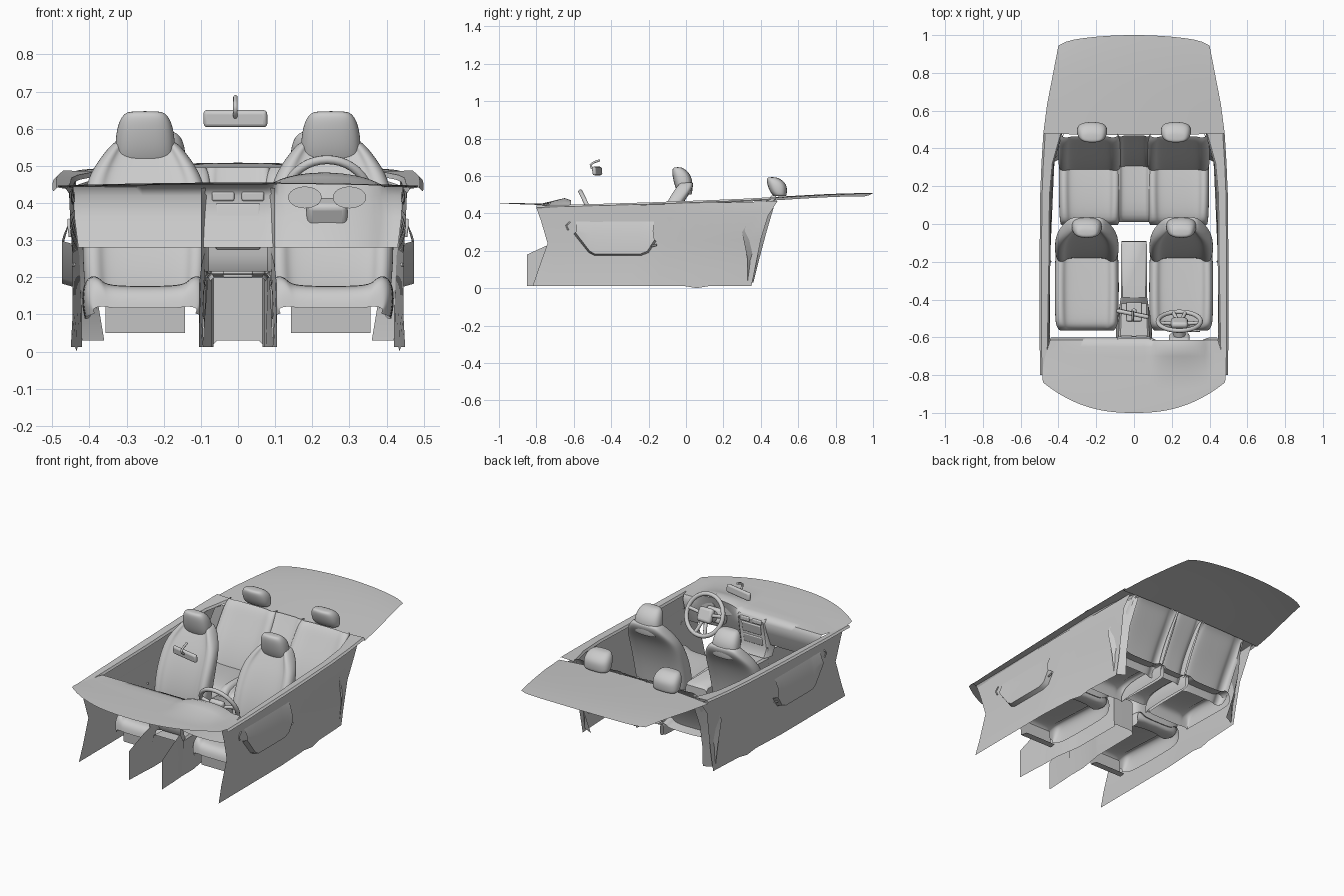
import bpy, bmesh, math
from mathutils import Vector

if "Cube" in bpy.data.objects:
    bpy.data.objects.remove(bpy.data.objects["Cube"])


def finish(ob, angle=40):
    bpy.ops.object.select_all(action='DESELECT')
    ob.select_set(True)
    bpy.context.view_layer.objects.active = ob
    bpy.ops.object.shade_smooth_by_angle(angle=math.radians(angle))
    return ob


def skin(name, rows, closed=False, caps=(), sub=0, angle=40):
    """Quad skin over equally long rows of points; caps lists the row indices to fill."""
    bm = bmesh.new()
    vs = [[bm.verts.new(p) for p in r] for r in rows]
    n = len(rows[0])
    for a, b in zip(vs, vs[1:]):
        for i in range(n if closed else n - 1):
            j = (i + 1) % n
            bm.faces.new((a[i], a[j], b[j], b[i]))
    for c in caps:
        bm.faces.new(vs[c])
    bmesh.ops.recalc_face_normals(bm, faces=bm.faces)
    me = bpy.data.meshes.new(name)
    bm.to_mesh(me)
    bm.free()
    ob = bpy.data.objects.new(name, me)
    bpy.context.collection.objects.link(ob)
    if sub:
        m = ob.modifiers.new("sub", 'SUBSURF')
        m.levels = m.render_levels = sub
        angle = 180
    return finish(ob, angle)


def box(name, loc, size, rot=(0, 0, 0), bevel=0.005):
    bpy.ops.mesh.primitive_cube_add(size=1, location=loc, rotation=rot)
    ob = bpy.context.object
    ob.name = name
    ob.scale = size
    bpy.ops.object.transform_apply(location=False, rotation=False, scale=True)
    m = ob.modifiers.new("bevel", 'BEVEL')
    m.width, m.segments = bevel, 3
    return finish(ob)


def rod(name, pts, r):
    cu = bpy.data.curves.new(name, 'CURVE')
    cu.dimensions = '3D'
    cu.bevel_depth, cu.bevel_resolution, cu.use_fill_caps = r, 3, True
    sp = cu.splines.new('POLY')
    sp.points.add(len(pts) - 1)
    for q, p in zip(sp.points, pts):
        q.co = (*p, 1)
    ob = bpy.data.objects.new(name, cu)
    bpy.context.collection.objects.link(ob)
    return ob


# Seat pads: bolstered cross-section, u across, v from the back to the padded side
HALF = [(0, 0), (.7, 0), (.95, .15), (1, .5), (.98, .9), (.86, 1.08), (.72, 1.02), (.65, .87), (.3, .84), (0, .84)]
RING = HALF + [(-u, v) for u, v in HALF[-2:0:-1]]
SHELL = HALF[2:] + [(-u, v) for u, v in HALF[-2:1:-1]]   # open underneath


def cushion(name, x, rows):
    skin(name, [[(x + u * w, y, a + v * (b - a)) for u, v in SHELL] for y, a, b, w in rows], sub=2)


def backrest(name, x, rows, solid):
    skin(name, [[(x + u * w, b + v * (f - b), z) for u, v in (RING if solid else SHELL)] for z, f, b, w in rows],
         solid, (0, -1) if solid else (), 2)


def headrest(name, x, dy, z0, k):
    rows = []
    for z, f, b, w in [(.505, -.035, .03, .07), (.515, -.045, .034, .079), (.55, -.06, .036, .082), (.59, -.07, .034, .08),
                       (.625, -.075, .016, .072), (.648, -.073, -.01, .058), (.655, -.06, -.03, .04)]:
        ring = []
        for i in range(16):
            t = math.tau * i / 16
            c, s = math.cos(t), math.sin(t)
            c, s = math.copysign(abs(c) ** .75, c), math.copysign(abs(s) ** .75, s)
            ring.append((x + w * c, dy + (f + b) / 2 + (b - f) / 2 * s, z0 + (z - .5) * k))
        rows.append(ring)
    skin(name, rows, True, (-1,), 2)


for s in (-1, 1):
    # Front seats
    x = .25 * s
    cushion("front_cushion", x, [(-.565, .1, .12, .14), (-.56, .09, .16, .15), (-.54, .08, .19, .163), (-.5, .07, .2, .17),
                                 (-.3, .07, .19, .172), (-.13, .07, .18, .168), (-.09, .08, .17, .15)])
    skin("front_seat_plate", [[(x + u * .107, -.55, .155), (x + u * .107, -.54, .05), (x + u * .1, -.5, .05)] for u in (-1, 1)])
    backrest("front_backrest", x, [(.13, -.18, -.1, .15), (.16, -.205, -.095, .165), (.3, -.175, -.075, .172),
                                   (.42, -.12, -.035, .168), (.48, -.085, 0, .15),
                                   (.53, -.055, .035, .115), (.56, -.03, .04, .09), (.57, -.02, .03, .07)], True)
    headrest("front_headrest", x, 0, .497, .97)
    # Rear seats, open at the back and underneath
    x = .235 * s
    cushion("rear_cushion", x, [(-.005, .11, .13, .15), (0, .11, .18, .155), (.02, .11, .22, .16), (.15, .11, .225, .165),
                                (.3, .11, .21, .165), (.35, .11, .2, .16)])
    backrest("rear_backrest", x, [(.15, .27, .33, .15), (.19, .275, .34, .165), (.3, .32, .39, .168),
                                  (.42, .4, .455, .165), (.475, .435, .48, .16), (.495, .46, .49, .15)], False)
    headrest("rear_headrest", .222 * s, .505, .49, .67)
cushion("rear_middle_cushion", 0, [(.01, .1, .16, .1), (.04, .11, .215, .1), (.3, .11, .205, .1), (.35, .12, .2, .1)])
backrest("rear_middle_backrest", 0, [(.16, .29, .33, .09), (.3, .335, .39, .09), (.44, .43, .465, .09), (.495, .465, .49, .085)], False)

# Door panels with sill ledge, pocket and handle
DOOR = [(.012, -.82, .35, .45, .03), (.1, -.79, .37, .445, .025), (.24, -.74, .4, .445, .02),
        (.36, -.775, .44, .452, .01), (.43, -.8, .49, .455, .02)]
for s in (-1, 1):
    rows = []
    for z, a, b, x, pull in DOOR:
        row = []
        for i in range(17):
            t = i / 16
            dz = .036 * t * z / .43 - (.012 if z < .05 and i == 12 else 0)
            row.append((s * (x - pull * max(0, t - .5) * 2), a + (b - a) * t, z + dz))
        rows.append(row)
    skin("door_panel", rows)
    ledge = []
    for y, xi, xo, z in [(-.8, .455, .497, .438), (-.6, .45, .5, .443), (-.2, .443, .5, .455), (.15, .44, .497, .468),
                         (.32, .425, .49, .475), (.48, .38, .48, .484)]:
        ledge.append([(s * xi, y, z - .012), (s * (xi + .008), y, z), (s * (xo - .01), y, z + .004), (s * xo, y, z - .006)])
    skin("door_sill_ledge", ledge)
    # Pocket: sharp lower lip, upper side fading into the panel
    lip = [(-.6, .29), (-.52, .19), (-.49, .175), (-.24, .175), (-.2, .19), (-.16, .25)]
    skin("door_pocket", [[(s * .446, y, z) for y, z in lip],
                         [(s * .474, -.38 + (y + .38) * .96, z + .008) for y, z in lip],
                         [(s * .47, -.38 + (y + .38) * .93, .29 + (z - .175) * .2) for y, z in lip],
                         [(s * .45, -.38 + (y + .38) * .95, .36) for y, z in lip]], angle=35)
    rod("door_handle", [(s * .44, -.2, .235), (s * .462, -.18, .225), (s * .462, -.155, .232)], .005)
    rod("speaker_trim", [(s * .452, -.63, .31), (s * .455, -.64, .335), (s * .455, -.62, .355)], .004)
    # Side trim beside the rear seat
    skin("rear_side_trim", [[(s * .42, .33, .03), (s * .435, .33, .15), (s * .44, .3, .3), (s * .43, .4, .45)],
                            [(s * .36, .36, .03), (s * .38, .39, .15), (s * .39, .43, .3), (s * .37, .48, .47)]])

# Rear deck, arched at the tail
rows = []
for i in range(13):
    t = i / 12
    w = .48 - .06 * t if t < .33 else .46 - .06 * (t - .33) / .67
    row = []
    for j in range(-10, 11):
        u = j / 10
        y0 = .47 + .01 * u * u
        y1 = 1 - .035 * u * u - .02 * u ** 10
        row.append((w * u, y0 + t * (y1 - y0), .488 + .03 * t - .01 * t ** 4 - .018 * u * u))
    rows.append(row)
skin("rear_deck", rows)

# Dashboard shell with instrument hood
rows = []
for k, (y, z, w) in enumerate([(-1, .455, .48), (-.88, .455, .485), (-.78, .452, .485), (-.7, .45, .47), (-.65, .45, .455),
                               (-.615, .443, .445), (-.6, .42, .44), (-.615, .36, .44), (-.645, .28, .43)]):
    row = []
    for j in range(-24, 25):
        u = j / 24
        x = w * u
        hood = max(0, 1 - ((x - .24) / .15) ** 2) ** .7
        yy = y + (.16 * abs(u) ** 2.4 if k == 0 else (.06 * u ** 4 if k == 1 else 0))
        yy -= .03 * hood * (k in (6, 7, 8))
        lift = hood * {3: .022, 4: .034, 5: .028}.get(k, 0)
        row.append((x, yy, z + lift - .008 * u * u * (k < 5)))
    rows.append(row)
skin("dashboard", rows, angle=50)

# Centre stack with screen, vents and panel
skin("centre_stack", [[(-.1, y - .05, z), (-.09, y - .01, z), (-.08, y, z), (.08, y, z), (.09, y - .01, z), (.1, y - .05, z)]
                      for y, z in [(-.605, .44), (-.595, .425), (-.6, .39), (-.625, .26), (-.6, .215)]])
box("screen", (0, -.605, .37), (.12, .015, .06), (-.2, 0, 0))
box("climate_panel", (0, -.62, .3), (.12, .015, .05), (-.2, 0, 0))
for x in (-.04, .04):
    box("air_vent", (x, -.6, .418), (.06, .02, .025))

# Console: top, tail and side walls open at the front
skin("console", [[(-.095 if y < -.5 else -w, y, .012), (-w, y, z - .01), (-w + .01, y, z),
                  (w - .01, y, z), (w, y, z - .01), (.095 if y < -.5 else w, y, .012)]
                 for y, z, w in [(-.66, .21, .085), (-.55, .21, .08), (-.42, .2, .075), (-.39, .235, .07), (-.11, .235, .068),
                                 (-.092, .22, .066), (-.09, .03, .066)]])
for s in (-1, 1):
    skin("console_side", [[(s * .105, -.85, .012), (s * .105, -.85, .18)], [(s * .1, -.73, .012), (s * .098, -.73, .235)],
                          [(s * .095, -.65, .012), (s * .088, -.62, .275)]])
box("shifter_plate", (0, -.465, .208), (.08, .1, .02))
rod("shifter_lever", [(0, -.47, .21), (0, -.465, .28)], .008)
box("shifter_knob", (0, -.465, .285), (.028, .035, .035), bevel=.012)

# Steering wheel, tilted toward the driver
C = Vector((.24, -.515, .415))
tilt = math.radians(26)
up = Vector((0, -math.sin(tilt), math.cos(tilt)))
nrm = Vector((0, math.cos(tilt), math.sin(tilt)))
rot = (-(math.pi / 2 - tilt), 0, 0)
bpy.ops.mesh.primitive_torus_add(major_radius=.113, minor_radius=.012, major_segments=40, minor_segments=10, location=C, rotation=rot)
bpy.context.object.name = "steering_rim"
finish(bpy.context.object, 180)
box("steering_hub", C - nrm * .01, (.09, .08, .035), rot, .015)
for dx, dz in ((-1, .15), (1, .15), (-.3, -1), (.3, -1)):
    d = Vector((dx, 0, 0)) + up * dz
    rod("steering_spoke", [C - nrm * .012 + d * .03, C + d.normalized() * .112], .01)
rod("steering_column", [C - nrm * .02, C - nrm * .14], .032)
box("column_cover", C - nrm * .12 + Vector((0, 0, .01)), (.11, .08, .07), rot, .015)
rod("column_stalk", [C - nrm * .06, C - nrm * .055 + Vector((.11, 0, .005))], .006)
for s in (-1, 1):
    # Instrument gauges behind the wheel
    bpy.ops.mesh.primitive_cylinder_add(vertices=32, radius=.045, depth=.05, location=(.24 + s * .06, -.65, .415), rotation=(math.pi / 2, 0, 0))
    bpy.context.object.name = "gauge"
    bpy.context.object.scale = (1, .65, 1)
    finish(bpy.context.object)

# Rear-view mirror on its hooked arm
box("rear_view_mirror", (-.007, -.475, .627), (.175, .022, .046), (.1, 0, -.2), .01)
rod("mirror_arm", [(-.007, -.48, .63), (-.007, -.505, .645), (-.007, -.51, .66), (-.007, -.495, .672), (-.007, -.46, .685)], .006)
